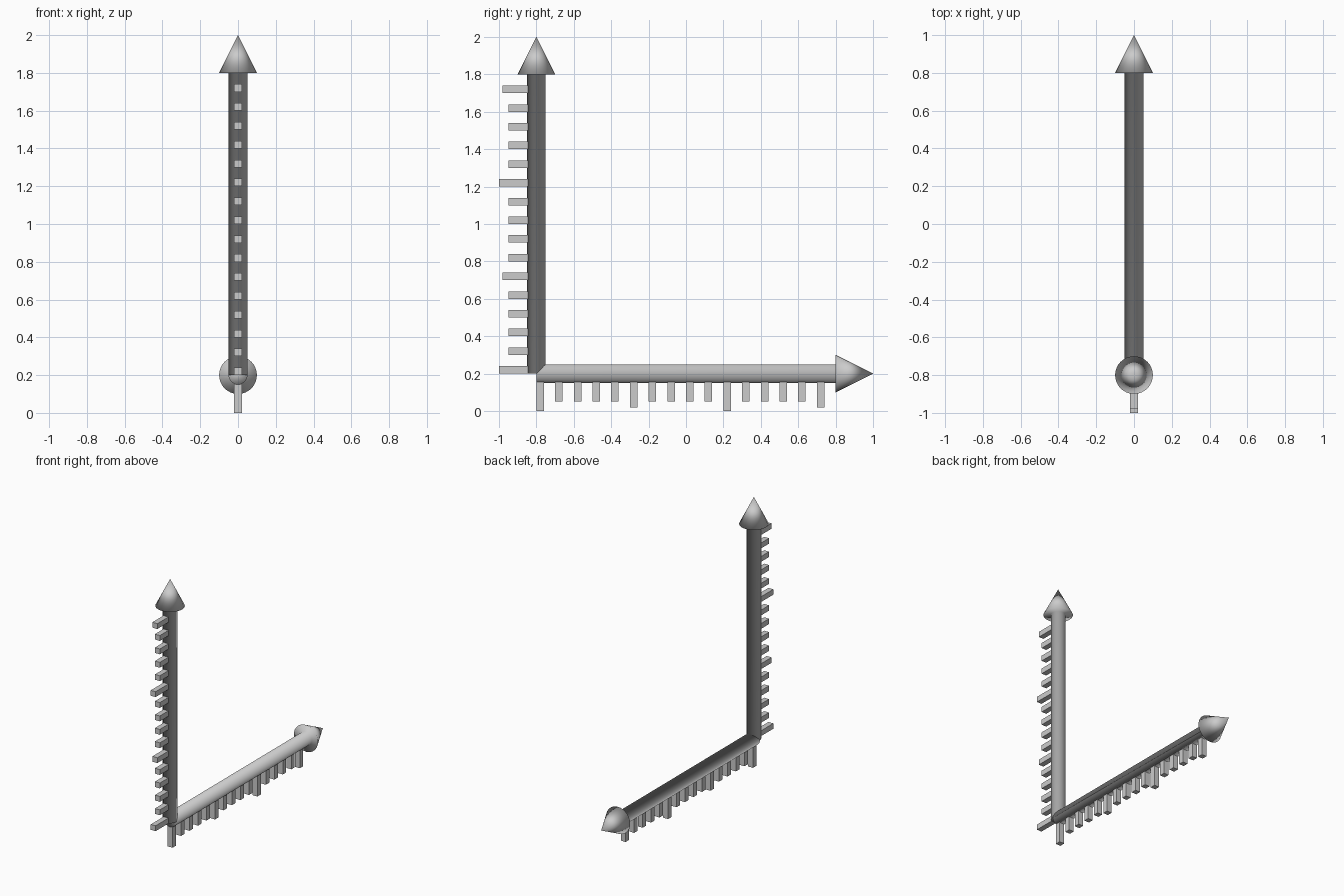
import bpy
import bmesh
from math import pi, sin, cos

if "Cube" in bpy.data.objects:
    bpy.data.objects.remove(bpy.data.objects["Cube"])

CORNER_Y, CORNER_Z = -0.8, 0.2
SIDES = 32


def arrow(name, rot):
    """One welded, fully smooth lathe: end cap, shaft, head underside, cone."""
    bm = bmesh.new()
    rings = [[bm.verts.new((r * cos(2 * pi * i / SIDES), r * sin(2 * pi * i / SIDES), z))
              for i in range(SIDES)]
             for r, z in ((0.05, 0), (0.05, 1.6), (0.1, 1.6))]
    tip = bm.verts.new((0, 0, 1.8))
    bm.faces.new(rings[0][::-1])
    for i in range(SIDES):
        j = (i + 1) % SIDES
        for a, b in zip(rings, rings[1:]):
            bm.faces.new((a[i], a[j], b[j], b[i]))
        bm.faces.new((rings[-1][i], rings[-1][j], tip))
    for f in bm.faces:
        f.smooth = True
    me = bpy.data.meshes.new(name)
    bm.to_mesh(me)
    bm.free()
    ob = bpy.data.objects.new(name, me)
    ob.location = (0, CORNER_Y, CORNER_Z)
    ob.rotation_euler = rot
    bpy.context.collection.objects.link(ob)


def box(name, lo, hi):
    bpy.ops.mesh.primitive_cube_add(size=1, location=[(a + b) / 2 for a, b in zip(lo, hi)])
    ob = bpy.context.object
    ob.name = name
    ob.scale = [b - a for a, b in zip(lo, hi)]


# The two axis arrows
arrow("vertical_arrow", (0, 0, 0))
arrow("horizontal_arrow", (-pi / 2, 0, 0))

# Ruler ticks: long every ten, medium every five, short otherwise
for i in range(16):
    reach = 0.2 if i % 10 == 0 else 0.18 if i % 5 == 0 else 0.15
    s = 0.1 * i
    box(f"vertical_tick_{i}",
        (-0.02, CORNER_Y - reach, CORNER_Z + s),
        (0.02, CORNER_Y - 0.045, CORNER_Z + s + 0.04))
    box(f"horizontal_tick_{i}",
        (-0.02, CORNER_Y + s, CORNER_Z - reach),
        (0.02, CORNER_Y + s + 0.04, CORNER_Z - 0.045))
